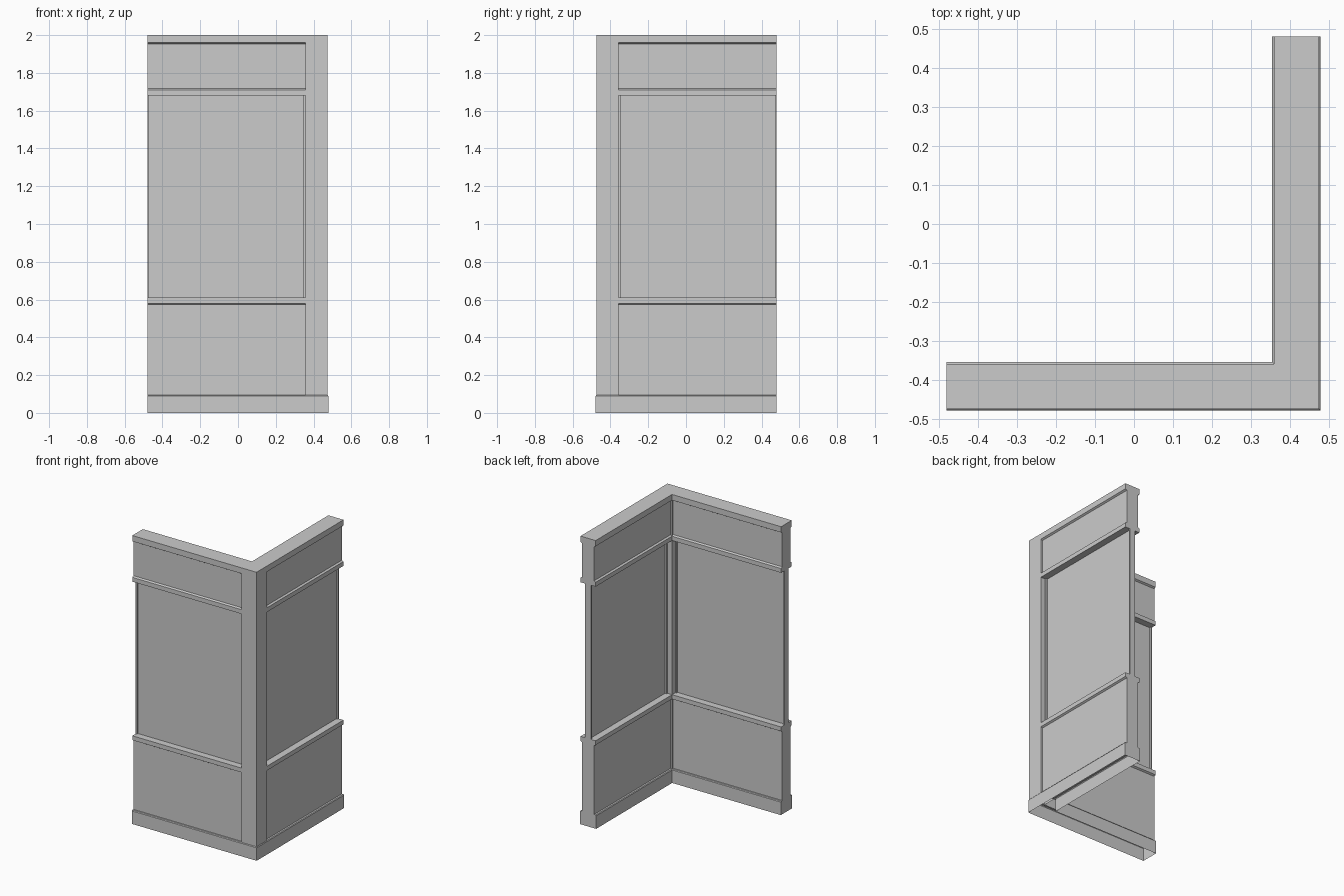
import bpy, bmesh

if "Cube" in bpy.data.objects:
    bpy.data.objects.remove(bpy.data.objects["Cube"])

C = 0.416          # wall centre line distance from the origin
END = 0.48         # free end of each leg
POST = 0.058       # half width of the corner post, flush with the rails
JAMB = 0.022       # half thickness of the mid panel jambs


def make_object(name, bm):
    bmesh.ops.recalc_face_normals(bm, faces=bm.faces)
    mesh = bpy.data.meshes.new(name)
    bm.to_mesh(mesh)
    bm.free()
    obj = bpy.data.objects.new(name, mesh)
    bpy.context.collection.objects.link(obj)
    return obj


def box(name, x0, x1, y0, y1, z0, z1, capped=False):
    bm = bmesh.new()
    plan = [(x0, y0), (x1, y0), (x1, y1), (x0, y1)]
    low = [bm.verts.new((x, y, z0)) for x, y in plan]
    high = [bm.verts.new((x, y, z1)) for x, y in plan]
    for i in range(4):
        j = (i + 1) % 4
        bm.faces.new((low[i], low[j], high[j], high[i]))
    if capped:
        bm.faces.new(low)
        bm.faces.new(high)
    return make_object(name, bm)


# Wall: half-thickness profile mirrored and swept round the mitred corner, open below
half = [(0.062, 0), (0.062, 0.09), (0.058, 0.095), (0.046, 0.095),
        (0.046, 0.573), (0.058, 0.58), (0.058, 0.61), (0.010, 0.61),
        (0.010, 1.68), (0.058, 1.68), (0.058, 1.71), (0.046, 1.717),
        (0.046, 1.953), (0.058, 1.96), (0.058, 2.0)]
profile = half + [(-d, z) for d, z in reversed(half)]

bm = bmesh.new()
sections = [[bm.verts.new(p) for p in pts] for pts in (
    [(-END, -C - d, z) for d, z in profile],
    [(C + d, -C - d, z) for d, z in profile],
    [(C + d, END, z) for d, z in profile])]
for a, b in zip(sections, sections[1:]):
    for i in range(len(profile) - 1):
        bm.faces.new((a[i], a[i + 1], b[i + 1], b[i]))
bm.faces.new(sections[0])
bm.faces.new(sections[-1])
make_object("corner_wall", bm)

# Square post filling the corner between base and top rail
box("corner_post", C - POST, C + POST, -C - POST, -C + POST, 0.093, 1.96)

# Thin jambs at both ends of each tall panel
inner = C - POST
for label, s0, s1 in (("end", -END, -END + 0.01), ("post", inner - 0.01, inner)):
    box(f"front_{label}_jamb", s0, s1, -C - JAMB, -C + JAMB, 0.61, 1.68)
    box(f"side_{label}_jamb", C - JAMB, C + JAMB, -s1, -s0, 0.61, 1.68)
